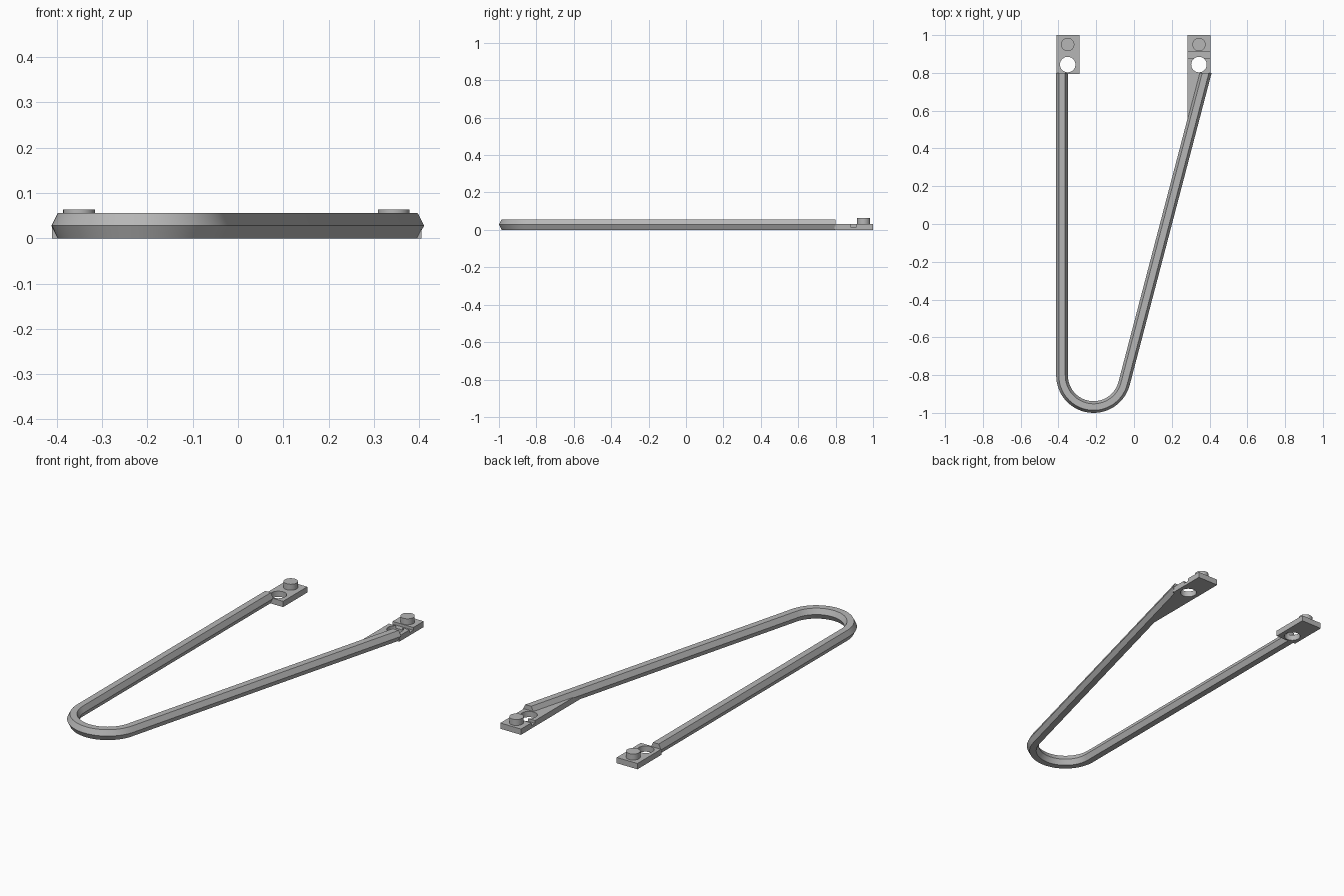
import bpy
import bmesh
from math import radians, sin, cos, pi
from mathutils import Vector

old = bpy.data.objects.get("Cube")
if old:
    bpy.data.objects.remove(old, do_unlink=True)

GREY = (0.47, 0.47, 0.47, 1)
grey = bpy.data.materials.new("plain grey")
grey.diffuse_color = GREY
grey.use_nodes = True
grey.node_tree.nodes["Principled BSDF"].inputs["Base Color"].default_value = GREY

PLATE_H = 0.031
END_Y = 0.8


def finish(name, bm):
    bmesh.ops.recalc_face_normals(bm, faces=bm.faces)
    mesh = bpy.data.meshes.new(name)
    bm.to_mesh(mesh)
    bm.free()
    mesh.materials.append(grey)
    obj = bpy.data.objects.new(name, mesh)
    bpy.context.collection.objects.link(obj)
    return obj


def activate(obj):
    bpy.ops.object.select_all(action='DESELECT')
    obj.select_set(True)
    bpy.context.view_layer.objects.active = obj


def smooth(obj):
    activate(obj)
    bpy.ops.object.shade_smooth_by_angle(angle=radians(30))


def prism(name, outline, z0, z1):
    bm = bmesh.new()
    face = bm.faces.new([bm.verts.new((x, y, z0)) for x, y in outline])
    top = bmesh.ops.extrude_face_region(bm, geom=[face])["geom"]
    verts = [v for v in top if isinstance(v, bmesh.types.BMVert)]
    bmesh.ops.translate(bm, verts=verts, vec=(0, 0, z1 - z0))
    return finish(name, bm)


def disc(name, x, y, r, z0, z1, n=48):
    ring = [(x + r * cos(2 * pi * i / n), y + r * sin(2 * pi * i / n)) for i in range(n)]
    return prism(name, ring, z0, z1)


def cut(obj, cutter):
    cutter.hide_render = True
    mod = obj.modifiers.new("cut", 'BOOLEAN')
    mod.operation = 'DIFFERENCE'
    mod.solver = 'EXACT'
    mod.object = cutter
    activate(obj)
    bpy.ops.object.modifier_apply(modifier=mod.name)
    bpy.data.objects.remove(cutter, do_unlink=True)


# Bent hexagonal rod: straight leg, round bend, slanted leg
def bent_rod():
    half_w, flat_w, height = 0.031, 0.017, 0.056
    section = [(half_w, height / 2), (flat_w, height), (-flat_w, height),
               (-half_w, height / 2), (-flat_w, 0), (flat_w, 0)]
    centre, radius, tilt, steps = Vector((-0.214, -0.802)), 0.167, radians(14.7), 32

    stations = []                       # (point, outward direction)
    for i in range(steps + 1):
        a = pi + (pi - tilt) * i / steps
        out = Vector((cos(a), sin(a)))
        stations.append((centre + out * radius, out))

    rings = [[(p.x + o.x * s, p.y + o.y * s, z) for s, z in section] for p, o in stations]

    # legs run on to a square cut at the plates
    def run_out(ring, slope):
        return [(x + (END_Y - y) * slope, END_Y, z) for x, y, z in ring]
    slope = sin(tilt) / cos(tilt)
    rings = [run_out(rings[0], 0)] + rings + [run_out(rings[-1], slope)]

    bm = bmesh.new()
    loops = [[bm.verts.new(co) for co in ring] for ring in rings]
    for a, b in zip(loops, loops[1:]):
        for i in range(6):
            j = (i + 1) % 6
            bm.faces.new((a[i], a[j], b[j], b[i]))
    bm.faces.new(loops[0])
    bm.faces.new(loops[-1])
    smooth(finish("bent_rod", bm))


bent_rod()

# End plates, the left one with a web running along the slanted leg
plates = {
    "right": (-0.351, [(-0.411, 0.795), (-0.288, 0.795), (-0.288, 1), (-0.411, 1)]),
    "left": (0.344, [(0.282, 0.49), (0.374, 0.793), (0.405, 0.793), (0.405, 1), (0.282, 1)]),
}
for side, (x, outline) in plates.items():
    plate = prism(side + "_end_plate", outline, 0, PLATE_H)
    cut(plate, disc("hole_cutter", x, 0.844, 0.041, -0.1, 0.1))
    if side == "left":
        # cross groove
        groove = [(0.2, 0.88), (0.5, 0.88), (0.5, 0.912), (0.2, 0.912)]
        cut(plate, prism("groove_cutter", groove, 0.016, 0.1))
    smooth(plate)
    # Locating pin
    smooth(disc(side + "_pin", x, 0.95, 0.035, 0.01, 0.063))
